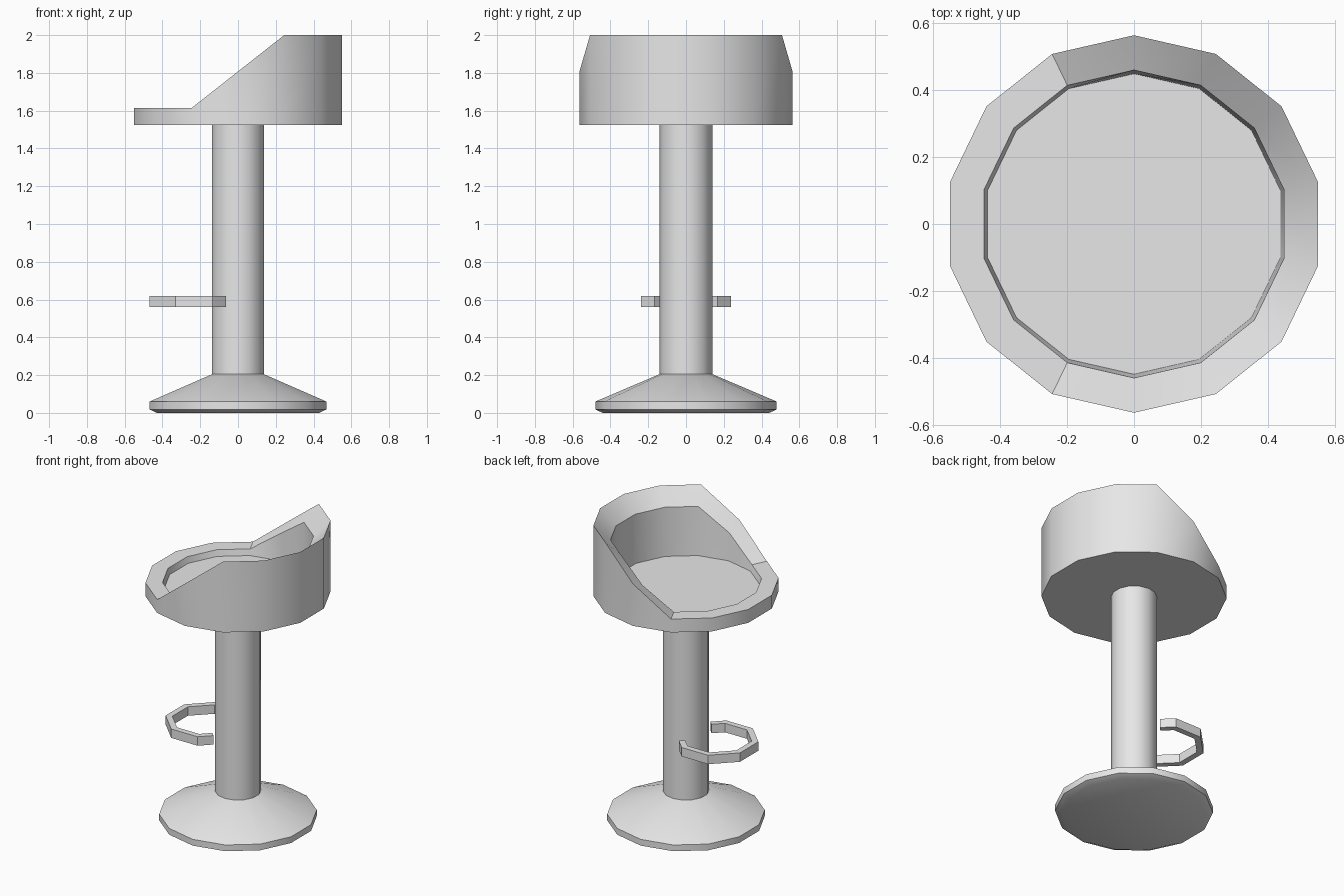
import bpy
import math

SIDES = 14

cube = bpy.data.objects.get("Cube")
if cube:
    bpy.data.objects.remove(cube, do_unlink=True)

grey = bpy.data.materials.new("light_grey")
grey.use_nodes = True
grey.diffuse_color = (0.8, 0.8, 0.8, 1)
grey.node_tree.nodes["Principled BSDF"].inputs["Base Color"].default_value = (0.8, 0.8, 0.8, 1)


def add_part(name, verts, faces):
    mesh = bpy.data.meshes.new(name)
    mesh.from_pydata(verts, [], faces)
    mesh.materials.append(grey)
    obj = bpy.data.objects.new(name, mesh)
    bpy.context.collection.objects.link(obj)
    bpy.ops.object.select_all(action="DESELECT")
    obj.select_set(True)
    bpy.context.view_layer.objects.active = obj
    bpy.ops.object.shade_smooth_by_angle(angle=math.radians(30))
    return obj


def lathe(name, rings):
    """Skin rings of (radius, height); a height is a number or (low, high)."""
    verts, faces = [], []
    for radius, height in rings:
        for i in range(SIDES):
            a = math.pi / 2 + math.tau * i / SIDES
            z = height
            if isinstance(height, tuple):
                low, high = height
                side = round(max(-1, min(1, math.cos(a) * 3)))
                z = (low + high) / 2 + side * (high - low) / 2
            verts.append((radius * math.cos(a), radius * math.sin(a), z))
    for r in range(len(rings) - 1):
        for i in range(SIDES):
            j = (i + 1) % SIDES
            a, b = r * SIDES, (r + 1) * SIDES
            faces.append((a + i, a + j, b + j, b + i))
    last = (len(rings) - 1) * SIDES
    faces.append(tuple(reversed(range(SIDES))))
    faces.append(tuple(range(last, last + SIDES)))
    return add_part(name, verts, faces)


# Flared foot and round post
lathe("base", [(0.44, 0), (0.48, 0.018), (0.48, 0.06), (0.14, 0.205)])
lathe("post", [(0.14, 0.2), (0.14, 1.53)])

# Bucket seat with a rim that climbs towards the backrest
lathe("seat", [(0.564, 1.525), (0.564, (1.615, 2.0)),
               (0.46, (1.615, 1.9)), (0.449, 1.575)])


# Open octagonal footrest band
def footrest(center_x, outer, inner, bottom, top):
    angles = [45] + [67.5 + 45 * i for i in range(6)] + [315]
    verts, faces = [], []
    for k, degrees in enumerate(angles):
        a = math.radians(degrees)
        at_end = k in (0, len(angles) - 1)
        stretch = 1 if at_end else 1 / math.cos(math.pi / 8)
        for apothem, z in ((outer, bottom), (outer, top), (inner, top), (inner, bottom)):
            r = apothem * stretch
            verts.append((center_x + r * math.cos(a), r * math.sin(a), z))
    for k in range(len(angles) - 1):
        for c in range(4):
            d = (c + 1) % 4
            faces.append((k * 4 + c, k * 4 + 4 + c, k * 4 + 4 + d, k * 4 + d))
    end = len(verts) - 4
    faces.append((0, 1, 2, 3))
    faces.append((end + 3, end + 2, end + 1, end))
    return add_part("footrest", verts, faces)


footrest(-0.232, 0.237, 0.198, 0.56, 0.62)
